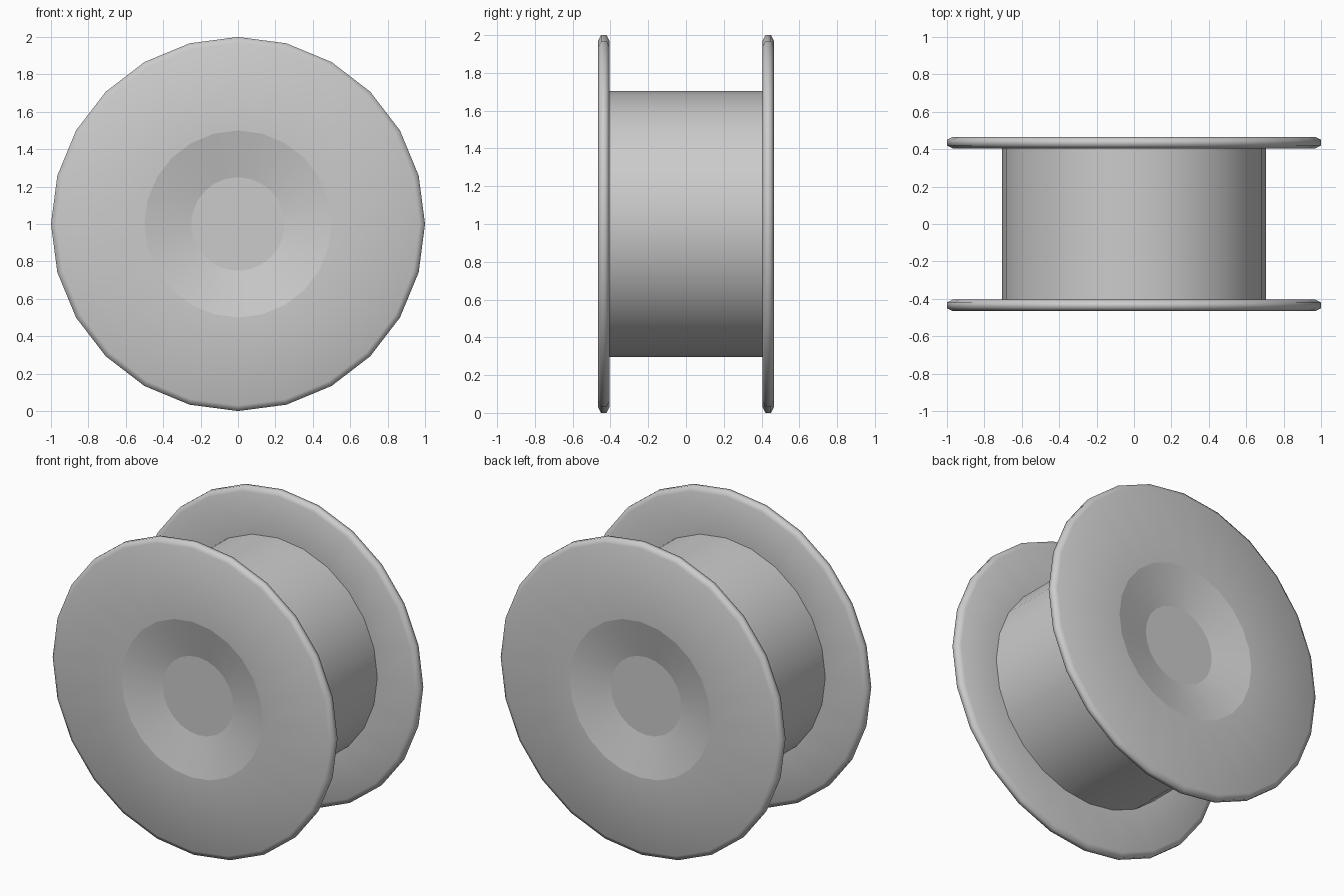
import bpy, bmesh
from math import sin, cos, pi

if "Cube" in bpy.data.objects:
    bpy.data.objects.remove(bpy.data.objects["Cube"])

SIDES = 24
CENTRE_Z = 1.0


def lathe(name, profile, sharp=(), side=1):
    """Turn (radius, y) points around the y axis; rings listed in sharp stay crisp."""
    bm = bmesh.new()
    rings = []
    for r, y in profile:
        rings.append([bm.verts.new((r * cos(2 * pi * i / SIDES), y * side,
                                    CENTRE_Z + r * sin(2 * pi * i / SIDES)))
                      for i in range(SIDES)])
    for a, b in zip(rings, rings[1:]):
        for i in range(SIDES):
            j = (i + 1) % SIDES
            quad = [a[i], a[j], b[j], b[i]]
            bm.faces.new(quad if side > 0 else quad[::-1])
    if len(profile) > 2:
        bm.faces.new(rings[0][::-1] if side > 0 else rings[0])
    for f in bm.faces:
        f.smooth = True
    for k in sharp:
        for i in range(SIDES):
            e = bm.edges.get((rings[k][i], rings[k][(i + 1) % SIDES]))
            e.smooth = False
    mesh = bpy.data.meshes.new(name)
    bm.to_mesh(mesh)
    bm.free()
    obj = bpy.data.objects.new(name, mesh)
    bpy.context.collection.objects.link(obj)
    return obj


# Flanges: dished centre, flat face, chamfered rim, inner face down to the hub
flange = [(0.25, -0.405), (0.50, -0.465), (0.97, -0.465), (1.0, -0.45),
          (1.0, -0.42), (0.97, -0.405), (0.705, -0.405)]
lathe("front_flange", flange, sharp=(0, 1))
lathe("back_flange", flange, sharp=(0, 1), side=-1)

# Hub: plain drum between the flanges
lathe("hub", [(0.705, -0.405), (0.705, 0.405)])

# Consistent outward normals check: the dish floor must face away from the hub
for name, sign in (("front_flange", -1), ("back_flange", 1)):
    mesh = bpy.data.objects[name].data
    floor = next(p for p in mesh.polygons if len(p.vertices) == SIDES)
    bm = bmesh.new()
    bm.from_mesh(mesh)
    bmesh.ops.recalc_face_normals(bm, faces=bm.faces)
    bm.faces.ensure_lookup_table()
    if bm.faces[floor.index].normal.y * sign < 0:
        bmesh.ops.reverse_faces(bm, faces=bm.faces)
    bm.to_mesh(mesh)
    bm.free()
hub = bpy.data.objects["hub"].data
p = hub.polygons[0]
if p.normal.x * p.center.x < 0:
    hub.flip_normals()
